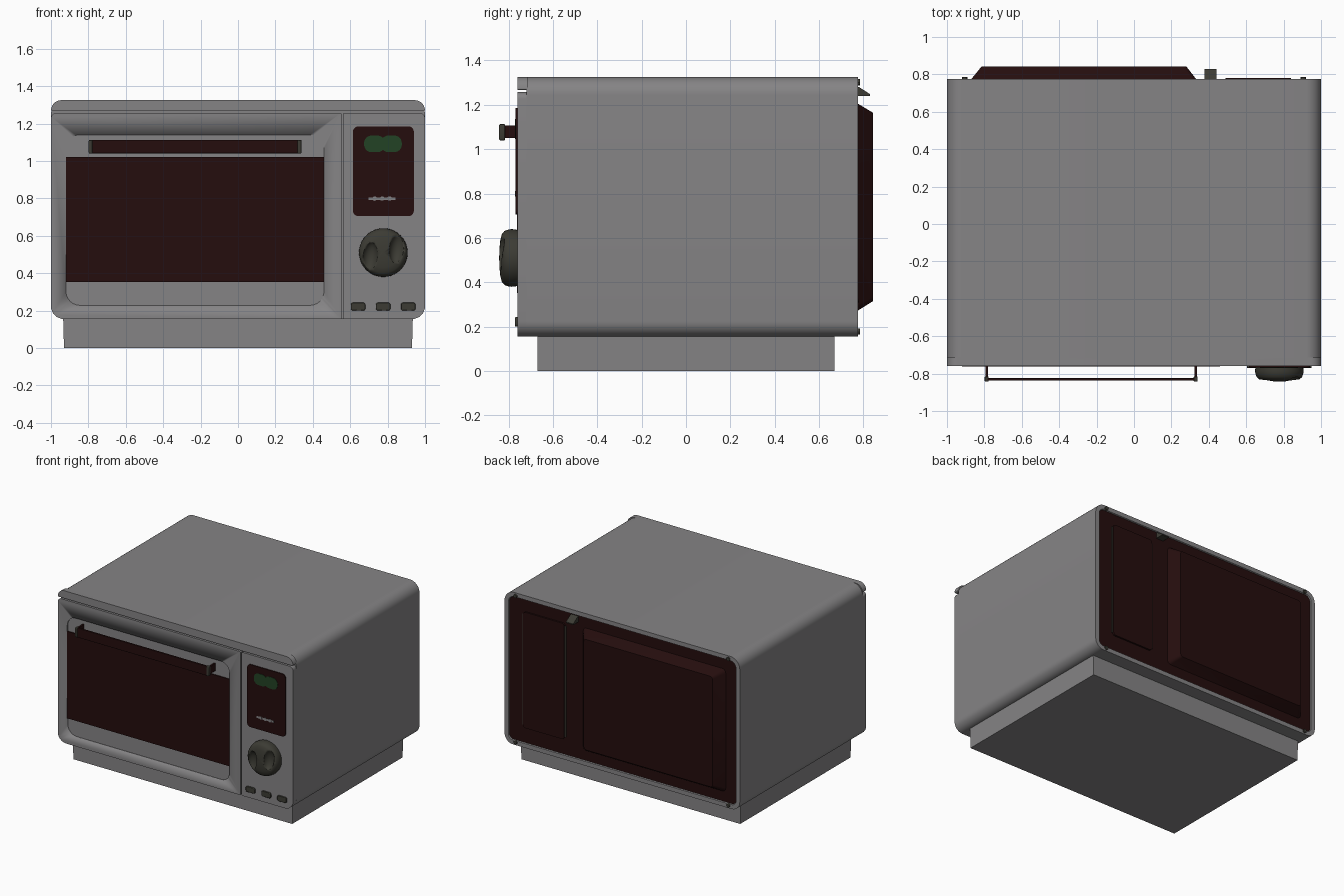
import bpy, bmesh, math
from mathutils import Vector, Matrix

if "Cube" in bpy.data.objects:
    bpy.data.objects.remove(bpy.data.objects["Cube"])


def mat(name, r, g, b):
    m = bpy.data.materials.new(name)
    m.diffuse_color = (r, g, b, 1)
    m.use_nodes = True
    m.node_tree.nodes["Principled BSDF"].inputs["Base Color"].default_value = m.diffuse_color
    return m


GREY = mat("grey_metal", 0.235, 0.23, 0.235)
DARK = mat("dark_maroon", 0.018, 0.004, 0.004)
OLIVE = mat("olive_black", 0.045, 0.044, 0.034)
GREEN = mat("display_green", 0.016, 0.055, 0.018)


def rrect(x0, x1, z0, z1, r, seg=6):
    """Rounded rectangle in x,z; r = radii (lower left, lower right, upper right, upper left)."""
    if not isinstance(r, tuple):
        r = (r,) * 4
    corners = [(x0, z0, 1, 1, 180), (x1, z0, -1, 1, 270), (x1, z1, -1, -1, 0), (x0, z1, 1, -1, 90)]
    pts = []
    for (x, z, sx, sz, a0), rad in zip(corners, r):
        if rad <= 0:
            pts.append((x, z))
            continue
        for i in range(seg + 1):
            a = math.radians(a0 + 90 * i / seg)
            pts.append((x + sx * rad + rad * math.cos(a), z + sz * rad + rad * math.sin(a)))
    return pts


def finish(name, bm, *mats):
    bmesh.ops.recalc_face_normals(bm, faces=bm.faces[:])
    me = bpy.data.meshes.new(name)
    bm.to_mesh(me)
    bm.free()
    for m in mats:
        me.materials.append(m)
    ob = bpy.data.objects.new(name, me)
    bpy.context.collection.objects.link(ob)
    bpy.ops.object.select_all(action='DESELECT')
    ob.select_set(True)
    bpy.context.view_layer.objects.active = ob
    bpy.ops.object.shade_smooth_by_angle(angle=math.radians(35))
    return ob


def loft_bm(pts0, y0, pts1, y1):
    bm = bmesh.new()
    a = [bm.verts.new((x, y0, z)) for x, z in pts0]
    b = [bm.verts.new((x, y1, z)) for x, z in pts1]
    n = len(a)
    bm.faces.new(a)
    bm.faces.new(b)
    for i in range(n):
        bm.faces.new((a[i], a[(i + 1) % n], b[(i + 1) % n], b[i]))
    return bm


def prism(name, pts, y0, y1, m, bevel=0):
    ob = finish(name, loft_bm(pts, y0, pts, y1), m)
    if bevel:
        md = ob.modifiers.new("edge", 'BEVEL')
        md.width, md.segments = bevel, 2
        md.limit_method, md.angle_limit = 'ANGLE', math.radians(50)
    return ob


def cut(ob, cutter):
    md = ob.modifiers.new("cut", 'BOOLEAN')
    md.operation, md.object, md.solver = 'DIFFERENCE', cutter, 'EXACT'
    cutter.hide_render = True
    cutter.hide_set(True)


# body shell with a recessed dark back panel inside a grey rim
outline = rrect(-1, 1, 0.155, 1.325, (0.07, 0.07, 0.08, 0.08), 8)
bm = loft_bm(outline, -0.72, outline, 0.775)
bmesh.ops.recalc_face_normals(bm, faces=bm.faces[:])
back = max(bm.faces, key=lambda f: f.calc_center_median().y)
bmesh.ops.inset_region(bm, faces=[back], thickness=0.033, depth=0)
bmesh.ops.inset_region(bm, faces=[back], thickness=0.004, depth=-0.008)
back.material_index = 1
finish("body_shell", bm, GREY, DARK)

# plinth
bm = loft_bm(rrect(-0.935, 0.935, 0, 0.17, 0), -0.67, rrect(-0.935, 0.935, 0, 0.17, 0), 0.67)
for v in bm.verts:
    if v.co.z < 0.01:
        v.co.x *= 0.995
finish("plinth", bm, GREY)

# top front lip
prism("top_lip", rrect(-1, 1, 1.267, 1.325, (0.008, 0.008, 0.055, 0.055)), -0.76, -0.715, GREY)

# door with shallow recess, window, and control panel front
door = prism("door", rrect(-1, 0.553, 0.155, 1.257, (0.07, 0.006, 0.006, 0.03)), -0.76, -0.715, GREY)
cutter = prism("door_recess_cutter", rrect(-0.92, 0.46, 0.228, 1.14, 0.075), -0.80, -0.752, GREY)
cut(door, cutter)
prism("door_window", rrect(-0.92, 0.46, 0.352, 1.02, 0), -0.761, -0.7525, DARK)
prism("control_front", rrect(0.563, 1, 0.155, 1.257, (0.006, 0.07, 0.03, 0.006)), -0.76, -0.715, GREY)

# handle bar, end caps and posts
prism("handle_bar", rrect(-0.785, 0.325, 1.04, 1.113, 0), -0.838, -0.824, DARK, 0.003)
for x0, x1, side in ((-0.798, -0.777, "left"), (0.319, 0.34, "right")):
    prism("handle_cap_" + side, rrect(x0, x1, 1.04, 1.113, 0.005, 2), -0.842, -0.815, OLIVE, 0.004)
    prism("handle_post_" + side, rrect(x0 + 0.004, x1 - 0.004, 1.05, 1.108, 0), -0.825, -0.745, DARK)

# display plate, lit digits window and small trim row
prism("display_plate", rrect(0.615, 0.94, 0.705, 1.185, 0.028), -0.768, -0.755, DARK)
for i, x in enumerate((0.674, 0.764)):
    prism("display_lens_%d" % i, rrect(x, x + 0.112, 1.047, 1.136, 0.04), -0.7705 - 0.0004 * i, -0.765, GREEN)
prism("indicator_strip", rrect(0.697, 0.842, 0.791, 0.806, 0), -0.7695, -0.766, GREY)
for i in range(3):
    x = 0.73 + i * 0.04
    prism("indicator_dot_%d" % i, rrect(x - 0.012, x + 0.012, 0.787, 0.811, 0.012, 3), -0.771, -0.766, GREY)

# push buttons
for i in range(3):
    x = 0.642 + i * 0.134
    prism("push_button_%d" % i, rrect(x - 0.039, x + 0.039, 0.2, 0.243, 0.012, 3), -0.77, -0.755, OLIVE, 0.003)

# turned knob with two finger scoops
bm = bmesh.new()
prof = [(0, -0.755), (0.126, -0.755), (0.130, -0.785), (0.128, -0.80), (0.122, -0.818),
        (0.108, -0.83), (0.08, -0.837), (0.04, -0.841), (0, -0.842)]
vs = [bm.verts.new((r, y, 0)) for r, y in prof]
es = [bm.edges.new(p) for p in zip(vs, vs[1:])]
bmesh.ops.spin(bm, geom=vs + es, cent=(0, 0, 0), axis=(0, 1, 0), angle=2 * math.pi, steps=40)
bmesh.ops.remove_doubles(bm, verts=bm.verts[:], dist=0.0005)
bmesh.ops.translate(bm, verts=bm.verts[:], vec=(0.777, 0, 0.51))
knob = finish("control_knob", bm, OLIVE)
for s, side in ((-1, "left"), (1, "right")):
    bm = bmesh.new()
    bmesh.ops.create_uvsphere(bm, u_segments=24, v_segments=14, radius=1)
    m = (Matrix.Translation((0.777 + s * 0.073, -0.85, 0.51 + s * 0.025))
         @ Matrix.Rotation(math.radians(8), 4, 'Y') @ Matrix.Diagonal((0.042, 0.045, 0.085, 1)))
    bmesh.ops.transform(bm, matrix=m, verts=bm.verts[:])
    cut(knob, finish("knob_scoop_cutter_" + side, bm, OLIVE))

# rear bulge
finish("rear_bulge", loft_bm(rrect(-0.88, 0.342, 0.265, 1.213, 0.03, 3), 0.762,
                             rrect(-0.815, 0.28, 0.315, 1.165, 0.02, 3), 0.842), DARK)

# rear service plate with dark strips along its border
prism("rear_plate", rrect(0.49, 0.84, 0.31, 1.2, 0.02, 3), 0.76, 0.780, DARK)
for name, box in (("inner", (0.479, 0.490, 0.33, 1.18)), ("outer", (0.84, 0.85, 0.33, 1.18))):
    prism("rear_strip_" + name, rrect(*box, 0), 0.76, 0.774, OLIVE)

# cord hook: wedge under the top rear edge
bm = bmesh.new()
side = [(0.765, 1.285), (0.78, 1.28), (0.83, 1.248), (0.83, 1.24), (0.765, 1.24)]
f = bm.faces.new([bm.verts.new((0.378, y, z)) for y, z in side])
ext = bmesh.ops.extrude_face_region(bm, geom=[f])
bmesh.ops.translate(bm, vec=(0.062, 0, 0), verts=[g for g in ext["geom"] if isinstance(g, bmesh.types.BMVert)])
finish("cord_hook", bm, OLIVE)

# rear corner screws
for i, (x, z) in enumerate([(sx * 0.905, z) for sx in (-1, 1) for z in (0.178, 1.302)]):
    prism("rear_screw_%d" % i, rrect(x - 0.014, x + 0.014, z - 0.014, z + 0.014, 0.014, 4), 0.76, 0.785, OLIVE, 0.004)
